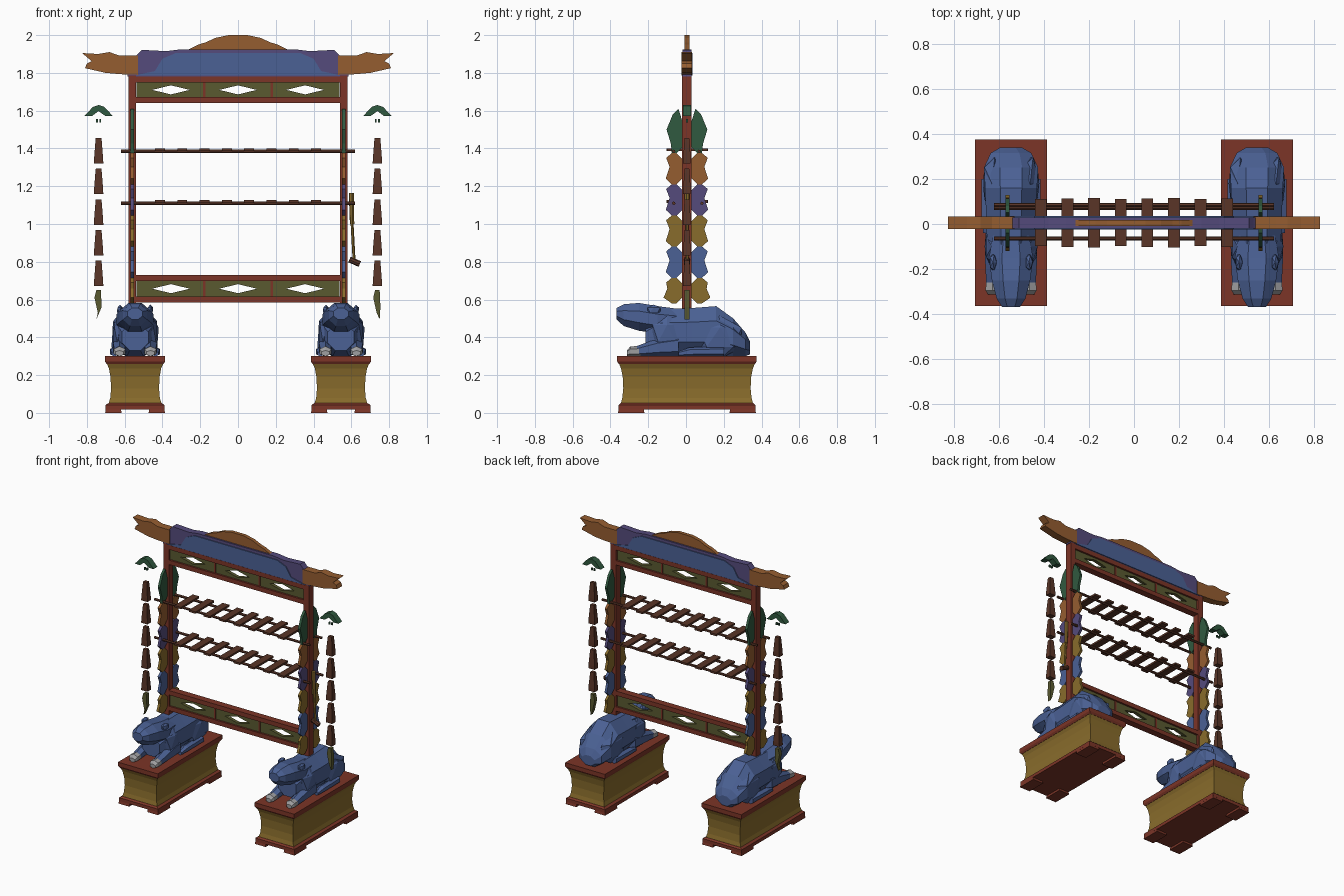
import bpy, bmesh, math
from mathutils import Vector

if "Cube" in bpy.data.objects:
    bpy.data.objects.remove(bpy.data.objects["Cube"])

def mat(name, r, g, b):
    m = bpy.data.materials.new(name)
    m.diffuse_color = (r, g, b, 1)
    m.use_nodes = True
    m.node_tree.nodes["Principled BSDF"].inputs["Base Color"].default_value = m.diffuse_color
    return m

RED = mat("red_lacquer", .20, .035, .02)
OCHRE = mat("ochre", .25, .15, .025)
OLIVE = mat("olive", .10, .10, .03)
GREEN = mat("dark_green", .03, .10, .05)
BLUE = mat("beast_blue", .07, .12, .30)
PURPLE = mat("beam_purple", .09, .07, .20)
ORANGE = mat("orange", .30, .11, .03)
BROWN = mat("dark_brown", .10, .035, .02)
GREY = mat("paw_grey", .35, .35, .36)
PINK = mat("nose_pink", .35, .07, .10)
CY = .005   # the frame sits slightly behind the centre line

def finish(bm, name, m):
    bmesh.ops.recalc_face_normals(bm, faces=bm.faces)
    me = bpy.data.meshes.new(name)
    bm.to_mesh(me)
    bm.free()
    ob = bpy.data.objects.new(name, me)
    me.materials.append(m)
    bpy.context.collection.objects.link(ob)
    return ob

def loft(name, rings, m):
    """Skin equal-length rings of points and cap both ends."""
    bm = bmesh.new()
    vs = [[bm.verts.new(p) for p in r] for r in rings]
    n = len(vs[0])
    for a, b in zip(vs, vs[1:]):
        for i in range(n):
            j = (i + 1) % n
            bm.faces.new((a[i], a[j], b[j], b[i]))
    bm.faces.new(vs[0])
    bm.faces.new(vs[-1])
    return finish(bm, name, m)

def prism(name, pts, c, h, m, axis='y'):
    """Flat outline extruded by +-h around c along the axis."""
    f = (lambda p, d: (p[0], d, p[1])) if axis == 'y' else (lambda p, d: (d, p[0], p[1]))
    return loft(name, [[f(p, c - h) for p in pts], [f(p, c + h) for p in pts]], m)

def box(name, x0, x1, y0, y1, z0, z1, m):
    return prism(name, [(x0, z0), (x1, z0), (x1, z1), (x0, z1)], (y0 + y1) / 2, (y1 - y0) / 2, m)

def rects(name, cx, cy, levels, m):
    """Stack of rectangles: (z, half x, half y)."""
    return loft(name, [[(cx + a * sx, cy + b * sy, z) for a, b in ((-1, -1), (1, -1), (1, 1), (-1, 1))]
                       for z, sx, sy in levels], m)

def along_y(name, cx, rows, m, n=8):
    """Low-poly body from rings along y: (y, z low, z high, half width)."""
    rings = []
    for y, lo, hi, w in rows:
        ring = []
        for i in range(n):
            a = 2 * math.pi * (i + .5) / n
            ring.append((cx + w * math.cos(a) / .924, y, (lo + hi) / 2 + (hi - lo) / 2 * math.sin(a) / .924))
        rings.append(ring)
    return loft(name, rings, m)

def blob(name, loc, rad, m):
    bm = bmesh.new()
    bmesh.ops.create_icosphere(bm, subdivisions=1, radius=1)
    for v in bm.verts:
        v.co = Vector([v.co[i] * rad[i] + loc[i] for i in range(3)])
    return finish(bm, name, m)

def rod(name, p, q, r, m, n=6, r2=None):
    p, q = Vector(p), Vector(q)
    d = (q - p).normalized()
    u = d.orthogonal().normalized()
    v = d.cross(u)
    dirs = [u * math.cos(2 * math.pi * i / n) + v * math.sin(2 * math.pi * i / n) for i in range(n)]
    return loft(name, [[p + k * r for k in dirs], [q + k * (r2 or r) for k in dirs]], m)

for s, side in ((-1, "left"), (1, "right")):
    X = s * .545
    # Pedestal: corner feet, plinth, waisted body and top slab
    for fx in (-1, 1):
        for fy in (-1, 1):
            rects(side + "_base_foot", X + fx * .115, CY + fy * .295, [(0, .043, .07), (.025, .04, .065)], RED)
    rects(side + "_base_plinth", X, CY, [(.018, .156, .362), (.042, .156, .362), (.052, .140, .350)], RED)
    rects(side + "_base_body", X, CY, [(.05, .140, .350), (.08, .131, .342), (.13, .127, .337), (.19, .130, .340),
                                       (.235, .138, .349), (.262, .150, .360)], OCHRE)
    rects(side + "_base_top", X, CY, [(.258, .150, .360), (.272, .159, .369), (.30, .159, .369)], RED)

    # Crouching beast
    along_y(side + "_beast_body", X, [(-.215, .33, .47, .07), (-.13, .30, .55, .105), (.03, .30, .555, .11),
            (.16, .30, .565, .115), (.25, .30, .50, .12), (.315, .30, .425, .09), (.338, .31, .38, .05)], BLUE)
    along_y(side + "_beast_head", X, [(-.368, .495, .555, .04), (-.33, .46, .575, .064), (-.25, .435, .582, .085),
            (-.15, .42, .565, .098), (-.05, .42, .552, .08)], BLUE)
    blob(side + "_beast_nose", (X, -.352, .535), (.026, .018, .022), PINK)
    for k in (-1, 1):
        blob(side + "_beast_haunch", (X + k * .085, .18, .40), (.045, .135, .115), BLUE)
        blob(side + "_beast_shoulder", (X + k * .085, -.10, .42), (.036, .09, .10), BLUE)
        blob(side + "_beast_ear", (X + k * .08, -.17, .545), (.018, .04, .028), BLUE)
        along_y(side + "_beast_foreleg", X + k * .082, [(-.26, .30, .352, .03), (-.15, .30, .39, .036),
                (-.04, .30, .41, .034)], BLUE, 6)
        along_y(side + "_beast_paw", X + k * .082, [(-.312, .302, .33, .022), (-.295, .30, .35, .033),
                (-.24, .30, .352, .03)], GREY, 6)
        along_y(side + "_beast_hind_foot", X + k * .108, [(-.04, .30, .325, .016), (.02, .30, .345, .025),
                (.2, .30, .35, .025)], BLUE, 6)

    # Post with scalloped carved wings in front and behind
    box(side + "_post", s * .56 - .021, s * .56 + .021, CY - .025, CY + .025, .545, 1.785, RED)
    cuts = [.58, .715, .88, 1.045, 1.21, 1.375]
    tops = cuts[1:] + [1.61]
    mats = [OCHRE, BLUE, OCHRE, PURPLE, ORANGE, GREEN]
    for z0, z1, m in zip(cuts, tops, mats):
        last = z1 > 1.6
        zm = (z0 + z1) / 2
        for k in (-1, 1):
            if last:
                out = [(.02, z0 + .035), (.02, z1 - .08), (.045, z1), (.075, z1 - .03), (.108, z1 - .11),
                       (.085, z0 + .05), (.08, z0), (.055, z0)]
            else:
                e = .012 if z0 < .6 else 0
                out = [(.02, z0 + .035), (.02, z1 - .035), (.055, z1), (.08, z1), (.11, z1 - .025),
                       (.092 + e, zm + .01), (.112 + e, z0 + .03), (.08, z0), (.055, z0)]
            prism(side + "_carved_wing", [(CY + k * y, z) for y, z in out], s * .56, .009, m, 'x')

    # Carved beam-end head
    end = [(.53, 1.79), (.62, 1.793), (.70, 1.80), (.81, 1.825), (.80, 1.85), (.775, 1.862), (.825, 1.905),
           (.74, 1.90), (.68, 1.91), (.63, 1.892), (.53, 1.892)]
    prism(side + "_beam_head", [(s * x, z) for x, z in end], CY, .028, ORANGE)

    # Hanging pendant: chevron, links, tapered segments and tip
    T = s * .738
    prism(side + "_pendant_chevron", [(T - .075, 1.572), (T - .03, 1.62), (T, 1.63), (T + .03, 1.62), (T + .075, 1.572),
          (T + .035, 1.572), (T, 1.598), (T - .035, 1.572)], CY, .022, GREEN)
    for k in (-1, 1):
        box(side + "_pendant_link", T + k * .009 - .005, T + k * .009 + .005, CY - .005, CY + .005, 1.538, 1.555, GREEN)
    for i in range(5):
        z = 1.455 - i * .162
        rects(side + "_pendant_segment", T, CY, [(z - .135, .025, .02), (z - .11, .024, .02), (z - .02, .017, .014),
                                                 (z, .015, .012)], BROWN)
    prism(side + "_pendant_tip", [(T - .022, .61), (T - .012, .65), (T + .012, .65), (T + .016, .56),
          (T + s * .012, .495), (T - .004, .53)], CY, .014, OLIVE)

# Rails and pierced panels, top and bottom
for name, z0, z1 in (("top", 1.64, 1.78), ("bottom", .585, .73)):
    box(name + "_rail_lower", -.56, .56, CY - .025, CY + .025, z0, z0 + .032, RED)
    box(name + "_rail_upper", -.56, .56, CY - .025, CY + .025, z1 - .032, z1, RED)
    zm = (z0 + z1) / 2
    for c in (-.355, 0, .355):
        for k in (-1, 1):
            pts = [(-.182, 0), (-.10, 0), (0, .024), (.10, 0), (.182, 0), (.182, .045), (-.182, .045)]
            prism(name + "_pierced_panel", [(c + x, zm + k * z) for x, z in pts], CY, .012, OLIVE)
    for x in (-.178, .178):
        box(name + "_panel_divider", x - .006, x + .006, CY - .017, CY + .017, z0 + .03, z1 - .03, RED)

# Roof beam, raised face panel and crest
def mirror_profile(half):
    return half + [(-x, z) for x, z in reversed(half)]
prism("roof_beam", mirror_profile([(.585, 1.78), (.575, 1.86), (.53, 1.90), (.51, 1.922), (.38, 1.915), (.30, 1.925)]),
      CY, .024, PURPLE)
prism("roof_beam_face", mirror_profile([(.55, 1.785), (.44, 1.81), (.40, 1.875), (.33, 1.905)]), CY, .03, BLUE)
prism("roof_crest", mirror_profile([(.27, 1.92), (.21, 1.95), (.17, 1.962), (.12, 1.985), (.05, 2.0)]), CY, .013, ORANGE)

# Two racks of chime slats resting on long rods
for i, z in enumerate((1.385, 1.11)):
    for y in (-.065, .07 + .014 * i):
        rod("rack_rod", (-.62, y, z), (.62, y, z), .009, BROWN)
    for j in range(8):
        x = (j - 3.5) * .118
        d = .003 * (j % 3)
        box("chime_slat", x - .026, x + .026, -.098 - d, .11 + d, z + .002, z + .016, BROWN)

# Striking mallet hung beside the right post
rod("mallet_grip", (.600, CY, 1.165), (.604, CY, 1.0), .014, OCHRE, 6, .012)
rod("mallet_handle", (.604, CY, 1.0), (.615, CY, .80), .008, OCHRE)
rod("mallet_head", (.590, CY, .812), (.645, CY, .788), .016, BROWN, 8)
